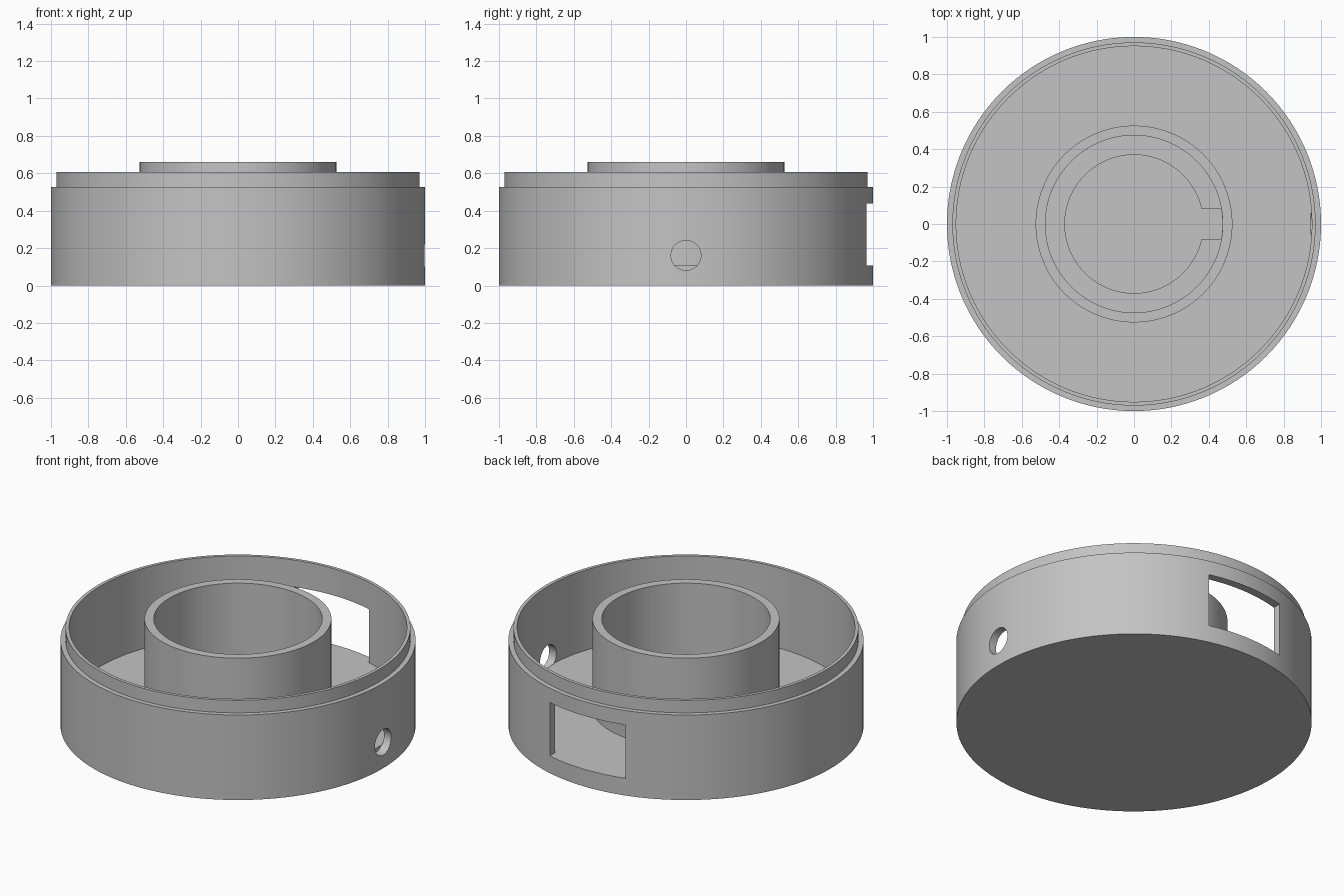
import bpy, bmesh, math
from mathutils import Matrix

if "Cube" in bpy.data.objects:
    bpy.data.objects.remove(bpy.data.objects["Cube"])

SEG = 128
FLOOR, POCKET = 0.107, 0.055      # floor height, pocket bottom height

grey = bpy.data.materials.new("light_grey")
grey.diffuse_color = (0.55, 0.55, 0.55, 1)
grey.use_nodes = True
grey.node_tree.nodes["Principled BSDF"].inputs["Base Color"].default_value = grey.diffuse_color


def to_object(name, bm):
    bmesh.ops.recalc_face_normals(bm, faces=bm.faces)
    mesh = bpy.data.meshes.new(name)
    bm.to_mesh(mesh)
    bm.free()
    ob = bpy.data.objects.new(name, mesh)
    bpy.context.collection.objects.link(ob)
    mesh.materials.append(grey)
    return ob


def lathe(name, profile):
    """Spin an (r, z) profile around the z axis."""
    bm = bmesh.new()
    vs = [bm.verts.new((r, 0, z)) for r, z in profile]
    es = [bm.edges.new(p) for p in zip(vs, vs[1:])]
    bmesh.ops.spin(bm, geom=vs + es, cent=(0, 0, 0), axis=(0, 0, 1),
                   angle=2 * math.pi, steps=SEG, use_merge=True)
    bmesh.ops.remove_doubles(bm, verts=bm.verts, dist=1e-5)
    return to_object(name, bm)


def cut(target, cutter):
    mod = target.modifiers.new(cutter.name, 'BOOLEAN')
    mod.operation = 'DIFFERENCE'
    mod.solver = 'EXACT'
    mod.object = cutter
    cutter.hide_render = True
    cutter.hide_set(True)


# Round housing: outer wall with stepped lip, floor, inner tube, sunken pocket
housing = lathe("housing", [
    (0, 0), (1, 0), (1, 0.528), (0.971, 0.528), (0.971, 0.606), (0.951, 0.606),
    (0.951, FLOOR), (0.526, FLOOR), (0.526, 0.66), (0.474, 0.66),
    (0.474, FLOOR), (0.37, FLOOR), (0.37, POCKET), (0, POCKET)])

# Rectangular window in the back wall, level with the floor
bm = bmesh.new()
bmesh.ops.create_cube(bm, size=1, matrix=Matrix.Translation((0, 1, 0.273))
                      @ Matrix.Diagonal((0.52, 0.3, 0.332, 1)))
cut(housing, to_object("window_cutter", bm))

# Round cable hole in the right wall
bm = bmesh.new()
bmesh.ops.create_cone(bm, cap_ends=True, segments=48, radius1=0.08, radius2=0.08,
                      depth=0.2, matrix=Matrix.Translation((1.046, 0, 0.161))
                      @ Matrix.Rotation(math.pi / 2, 4, 'Y'))
cut(housing, to_object("hole_cutter", bm))

# Slot from the pocket to the tube wall, with an arc-shaped end
bm = bmesh.new()
half = math.asin(0.08 / 0.473)
outline = [(0.3, 0.08), (0.3, -0.08)]
outline += [(0.473 * math.cos(a), 0.473 * math.sin(a))
            for a in (half * (i / 4 - 1) for i in range(9))]
base = bm.faces.new([bm.verts.new((x, y, POCKET)) for x, y in outline])
ext = bmesh.ops.extrude_face_region(bm, geom=[base])
bmesh.ops.translate(bm, vec=(0, 0, 0.08),
                    verts=[v for v in ext["geom"] if isinstance(v, bmesh.types.BMVert)])
cut(housing, to_object("slot_cutter", bm))

# Apply the cuts, remove the helpers, smooth the round walls
bpy.context.view_layer.objects.active = housing
housing.select_set(True)
for name in [m.name for m in housing.modifiers]:
    bpy.ops.object.modifier_apply(modifier=name)
for ob in [o for o in bpy.data.objects if o is not housing]:
    bpy.data.objects.remove(ob)
bpy.ops.object.shade_smooth_by_angle(angle=math.radians(30))
